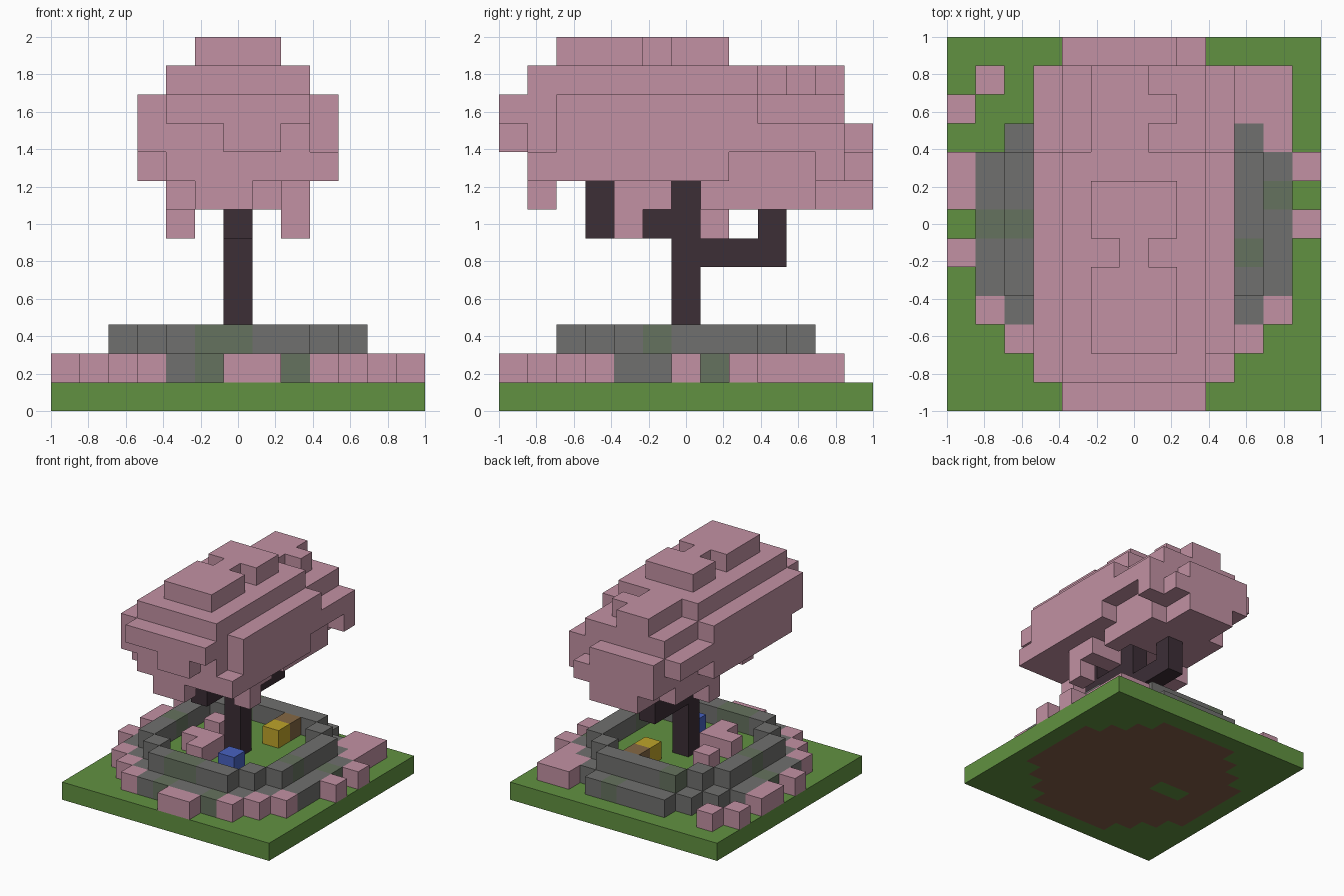
import bpy
import bmesh

if "Cube" in bpy.data.objects:
    bpy.data.objects.remove(bpy.data.objects["Cube"], do_unlink=True)

N = 13            # grid cells per side
S = 2 / N         # cell size
MID = N // 2


def material(name, r, g, b):
    lin = [(c / 255 / 12.92) if c < 11 else ((c / 255 + 0.055) / 1.055) ** 2.4 for c in (r, g, b)]
    m = bpy.data.materials.new(name)
    m.use_nodes = True
    m.diffuse_color = (*lin, 1)
    bsdf = next(n for n in m.node_tree.nodes if n.type == 'BSDF_PRINCIPLED')
    bsdf.inputs["Base Color"].default_value = (*lin, 1)
    bsdf.inputs["Roughness"].default_value = 1
    return m


pink = material("blossom pink", 194, 145, 163)
grass = material("grass green", 97, 145, 65)
dirt = material("dirt brown", 130, 94, 72)
stone = material("stone grey", 112, 112, 110)
moss = material("mossy stone", 101, 114, 94)
bark = material("dark bark", 60, 46, 54)
yellow = material("flower yellow", 190, 164, 42)
blue = material("flower blue", 72, 98, 192)
rust = material("clay brown", 132, 104, 68)


def box(xs, ys, zs):
    """Cells in inclusive ranges; a single number means one layer."""
    rng = lambda a: range(a, a + 1) if isinstance(a, int) else range(a[0], a[1] + 1)
    return {(i, j, k) for i in rng(xs) for j in rng(ys) for k in rng(zs)}


def boxes(*items):
    return set().union(*(box(*b) for b in items))


def disc(k, low, high):
    """Cells of a round ring, by squared distance from the centre."""
    return {(i, j, k) for i in range(N) for j in range(N)
            if low <= (i - MID) ** 2 + (j - MID) ** 2 <= high}


def build(name, cells, mats, rule=None):
    """Make the outer skin of a set of cells."""
    bm = bmesh.new()
    verts = {}

    def vert(p):
        if p not in verts:
            verts[p] = bm.verts.new((p[0] * S - 1, p[1] * S - 1, p[2] * S))
        return verts[p]

    for c in sorted(cells):
        for axis in range(3):
            u, v = (axis + 1) % 3, (axis + 2) % 3
            for side in (0, 1):
                nb = list(c)
                nb[axis] += 2 * side - 1
                if tuple(nb) in cells:
                    continue
                loop = []
                for du, dv in ((0, 0), (1, 0), (1, 1), (0, 1)):
                    p = list(c)
                    p[axis] += side
                    p[u] += du
                    p[v] += dv
                    loop.append(vert(tuple(p)))
                f = bm.faces.new(loop if side else loop[::-1])
                if rule:
                    f.material_index = rule(c, axis, side)
    me = bpy.data.meshes.new(name)
    bm.to_mesh(me)
    bm.free()
    for m in mats:
        me.materials.append(m)
    ob = bpy.data.objects.new(name, me)
    bpy.context.collection.objects.link(ob)
    return ob


# Ground slab, with a round patch of dirt underneath
dirt_patch = disc(0, 0, 30) - box((3, 4), 6, 0)
build("ground_slab", box((0, 12), (0, 12), 0), [grass, dirt],
      lambda c, axis, side: int(axis == 2 and side == 0 and c in dirt_patch))

# Raised lawn inside two stepped stone rings
build("raised_lawn", disc(1, 0, 13), [grass])
rings = disc(1, 14, 30) | disc(2, 14, 20)
mossy = rings & boxes((5, 1, 1), (8, 1, 1), ((5, 6), 2, 2), (11, 7, 1), (10, 5, 2),
                      (1, 6, 1), (2, 6, 2), (7, 11, 1), (4, 10, 2))
build("stone_rings", rings - mossy, [stone])
build("mossy_stones", mossy, [moss])

# Fallen blossom around and inside the rings
build("fallen_blossom", boxes(
    ((6, 7), 0, 1), (9, 1, 1), (10, 2, 1), (11, 3, 1), (12, 6, 1), (12, 8, 1),
    ((10, 11), (10, 11), 1), (11, 9, 1), (3, 1, 1), (2, 2, 1), (1, 3, 1), (0, 5, 1),
    (0, (7, 8), 1), (0, 10, 1), (1, 11, 1)), [pink])
build("inner_blossom", boxes(((4, 5), 5, 2), (5, 4, 2), (4, 7, 2)), [pink])

# Small blocks on the lawn
build("yellow_flower", box(7, 8, 2), [yellow])
build("blue_flower", box(7, 4, 2), [blue])
build("clay_block", box(7, 9, 2), [rust])

# Trunk with a front and a rear branch
build("trunk", boxes((6, 6, (2, 7)), (6, (3, 6), 6), (6, 3, 7),
                     (6, (6, 9), 5), (6, 9, 6)), [bark])

# Canopy, from the crown down to the hanging tips
crown = boxes((((5, 7)), (2, 4), 12), (6, 5, 12), ((5, 7), (6, 7), 12),
              ((4, 8), (1, 8), 11), ((5, 6), (9, 11), 11), (7, 10, 11))
middle = boxes(((4, 8), (0, 11), 10), (3, (1, 8), 10), (9, (2, 8), 10),
               ((4, 8), (1, 11), 9), ((6, 7), 0, 9), ((4, 7), 12, 9),
               (3, (1, 11), 9), (9, (2, 11), 9))
lower = boxes(((4, 8), (1, 12), 8), (3, (2, 8), 8), (9, (1, 7), 8), (9, 11, 8),
              ((5, 6), 1, 7), ((4, 8), (8, 10), 7), ((5, 7), (11, 12), 7))
tips = boxes((8, 4, (6, 7)), (4, 7, (6, 7)), ((7, 8), 5, 7), (4, 4, 7), (8, 7, 7))
build("canopy", crown | middle | lower | tips, [pink])
